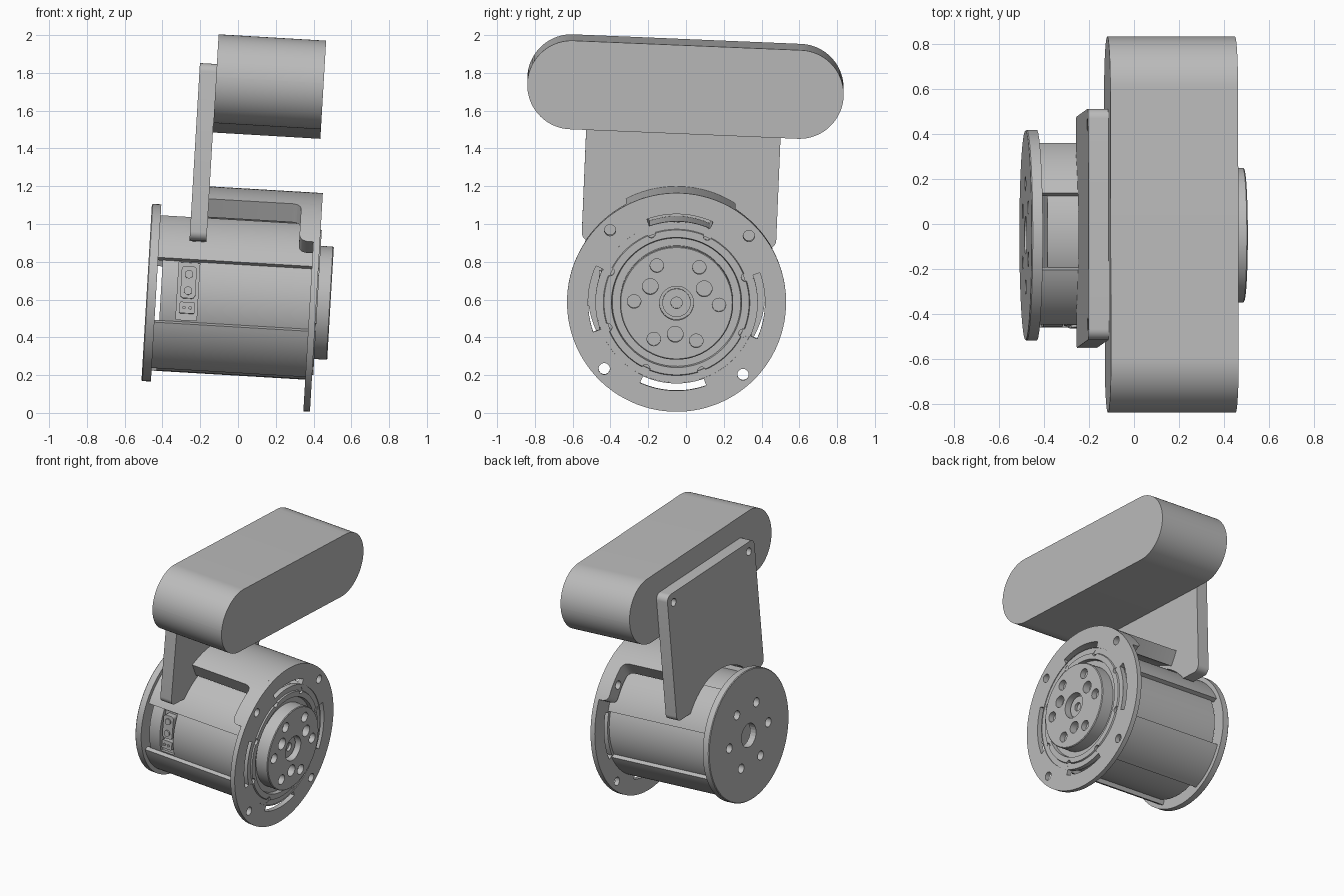
import bpy, bmesh
from math import sin, cos, radians, sqrt, pi
from mathutils import Matrix

if "Cube" in bpy.data.objects:
    bpy.data.objects.remove(bpy.data.objects["Cube"])

GREY = (0.5, 0.5, 0.5, 1)
grey = bpy.data.materials.new("plain grey")
grey.use_nodes = True
grey.diffuse_color = GREY
grey.node_tree.nodes["Principled BSDF"].inputs["Base Color"].default_value = GREY

# Parts are built around the motor axis (local x), then tilted into place
PLACE = (Matrix.Translation((0.415, -0.05, 0.585))
         @ Matrix.Rotation(radians(3.37), 4, 'Y') @ Matrix.Rotation(radians(-2.4), 4, 'X'))
parts = []


def finish(name, bm):
    bmesh.ops.remove_doubles(bm, verts=bm.verts, dist=1e-5)
    bmesh.ops.recalc_face_normals(bm, faces=bm.faces)
    mesh = bpy.data.meshes.new(name)
    bm.to_mesh(mesh)
    bm.free()
    mesh.materials.append(grey)
    ob = bpy.data.objects.new(name, mesh)
    bpy.context.collection.objects.link(ob)
    parts.append(ob)
    return ob


def polar(r, deg):
    return r * sin(radians(deg)), r * cos(radians(deg))


def add_prism(bm, pts, x0, x1):
    """Extrude a (y, z) outline from x0 to x1."""
    a = [bm.verts.new((x0, y, z)) for y, z in pts]
    b = [bm.verts.new((x1, y, z)) for y, z in pts]
    bm.faces.new(a)
    bm.faces.new(b[::-1])
    for i in range(len(a)):
        j = (i + 1) % len(a)
        bm.faces.new((a[i], b[i], b[j], a[j]))


def circle(r, cy=0, cz=0, n=24):
    return [(cy + r * sin(2 * pi * i / n), cz + r * cos(2 * pi * i / n)) for i in range(n)]


def sector(r0, r1, mid, half, n=16):
    angles = [mid - half + 2 * half * i / n for i in range(n + 1)]
    return [polar(r1, a) for a in angles] + [polar(r0, a) for a in reversed(angles)]


def rounded(y0, y1, z0, z1, r, n=8):
    """Rounded rectangle outline."""
    pts = []
    for cy, cz, start in ((y1 - r, z1 - r, 0), (y1 - r, z0 + r, 90),
                          (y0 + r, z0 + r, 180), (y0 + r, z1 - r, 270)):
        for i in range(n + 1):
            dy, dz = polar(r, start + 90 * i / n)
            pts.append((cy + dy, cz + dz))
    return pts


def prisms(name, items):
    bm = bmesh.new()
    for pts, x0, x1 in items:
        add_prism(bm, pts, x0, x1)
    return finish(name, bm)


def lathe(name, profile, steps=96):
    """Turn an (x, radius) profile around the motor axis."""
    bm = bmesh.new()
    vs = [bm.verts.new((x, 0, r)) for x, r in profile]
    es = [bm.edges.new(p) for p in zip(vs, vs[1:])]
    bmesh.ops.spin(bm, geom=vs + es, cent=(0, 0, 0), axis=(1, 0, 0),
                   angle=2 * pi, steps=steps)
    return finish(name, bm)


def cut(ob, items):
    """Subtract prisms from a part and discard the cutter."""
    tool = prisms("cutter", items)
    tool.hide_render = True
    mod = ob.modifiers.new("cut", 'BOOLEAN')
    mod.object, mod.operation, mod.solver = tool, 'DIFFERENCE', 'EXACT'
    bpy.context.view_layer.update()
    ev = ob.evaluated_get(bpy.context.evaluated_depsgraph_get())
    ob.data = bpy.data.meshes.new_from_object(ev)
    ob.modifiers.clear()
    parts.remove(tool)
    bpy.data.objects.remove(tool)


def holes(r, ring, angles, x0, x1):
    return [(circle(r, *polar(ring, a)), x0, x1) for a in angles]


quarters = [45, 135, 225, 315]
sixths = [30 + 60 * i for i in range(6)]

# Mounting flange with four slots and corner holes
flange = lathe("mounting_flange", [(-0.035, 0.38), (-0.035, 0.58), (0, 0.58), (0, 0.426),
                                   (-0.006, 0.426), (-0.006, 0.38), (-0.035, 0.38)])
cut(flange, [(sector(0.43, 0.468, 90 * i, 22), -0.1, 0.1) for i in range(4)]
    + holes(0.03, 0.52, quarters, -0.1, 0.1))

# Motor core with stepped front face and ring of bolt holes
core = lathe("motor_core", [(-0.825, 0), (-0.825, 0.41), (-0.035, 0.41), (-0.035, 0.425),
                            (-0.004, 0.425), (-0.004, 0.388), (0.006, 0.384), (0.006, 0.345),
                            (-0.02, 0.34), (-0.02, 0)])
cut(core, holes(0.022, 0.388, [22.5 + 45 * i for i in range(8)], -0.03, 0.1))

# Corner posts of the casing leave a window on each side
prisms("casing_posts", [(sector(0.405, 0.44, a, 22), -0.86, -0.03) for a in quarters])

# Rear end cap
cap = lathe("end_cap", [(-0.9, 0), (-0.9, 0.465), (-0.895, 0.47), (-0.85, 0.47), (-0.85, 0)])
cut(cap, holes(0.033, 0.23, sixths, -1, -0.8) + [(circle(0.085), -1, -0.8)])

# Output hub with bolt circle, inner pin holes and centre bore
hub = lathe("output_hub", [(-0.03, 0), (-0.03, 0.3), (0.07, 0.3), (0.075, 0.295),
                           (0.075, 0.0)])
cut(hub, holes(0.036, 0.225, sixths, 0.035, 0.1)
    + holes(0.042, 0.165, [60, 180, 300], 0.02, 0.1) + [(circle(0.09, n=40), 0.02, 0.1)])
boss = lathe("centre_boss", [(0.01, 0), (0.01, 0.075), (0.04, 0.075), (0.04, 0.03),
                             (0.02, 0.03), (0.02, 0)], 40)

# Connector recess in the front window, with power and signal sockets
cut(core, [([(-0.5, -0.15), (-0.36, -0.15), (-0.36, 0.155), (-0.5, 0.155)], -0.738, -0.628)])


def front_block(items, name):
    """Prisms whose outline lies in (x, z), running from y0 to y1."""
    ob = prisms(name, items)
    ob.data.transform(Matrix(((0, 1, 0, 0), (1, 0, 0, 0), (0, 0, 1, 0), (0, 0, 0, 1))))
    ob.data.flip_normals()
    return ob


front_block([(rounded(-0.722, -0.642, -0.035, 0.135, 0.02), -0.405, -0.34),
             (rounded(-0.722, -0.642, -0.115, -0.055, 0.006), -0.4, -0.34)], "connector_bodies")
front_block([(circle(0.022, -0.682, z), -0.415, -0.4) for z in (0.092, 0.005)]
            + [(circle(0.009, x, -0.085, 8), -0.41, -0.39) for x in (-0.698, -0.666)],
            "connector_pins")

# Upright plate, cut around the motor, with holes in its upper corners
plate = prisms("upright_plate", [(rounded(-0.515, 0.515, 0.27, 1.21, 0.045), -0.69, -0.6)])
cut(plate, [(circle(0.445, n=96), -0.8, -0.5),
            (circle(0.028, -0.445, 1.14), -0.8, -0.5), (circle(0.028, 0.445, 1.14), -0.8, -0.5)])

# Curved arm from the plate to the flange, widening into a foot
columns = []
for i in range(9):
    t = i / 8
    columns.append((30 + 5 * t, -0.11 - 0.045 * (1 - sqrt(1 - (1 - t) ** 2))))
for i in range(5):
    columns.append((40 + 3.6 * i, -0.11))
for i in range(1, 7):
    t = i / 6
    columns.append((54.4 + 4.6 * t, -0.11 + 0.04 * (1 - sqrt(1 - t * t))))
columns = ([(-a, x) for a, x in reversed(columns)]
           + [(-30 + 3 * i, -0.61) for i in range(21)] + columns)
bm = bmesh.new()
rows = []
for a, x in columns:
    (y0, z0), (y1, z1) = polar(0.47, a), polar(0.58, a)
    rows.append([bm.verts.new(c) for c in
                 ((x, y1, z1), (-0.03, y1, z1), (-0.03, y0, z0), (x, y0, z0))])
for p, q in zip(rows, rows[1:]):
    for i in range(4):
        j = (i + 1) % 4
        bm.faces.new((p[i], p[j], q[j], q[i]))
bm.faces.new(rows[0])
bm.faces.new(rows[-1][::-1])
arm = finish("curved_arm", bm)
cut(arm, holes(0.03, 0.52, [-45, 45], -0.2, 0.1))

# Long rounded head block on top
prisms("head_block", [(rounded(-0.838, 0.838, 0.892, 1.362, 0.2349, 24), -0.6, -0.03)])

# Tilt everything and smooth the curved surfaces
bpy.ops.object.select_all(action='DESELECT')
for ob in parts:
    ob.matrix_world = PLACE
    ob.select_set(True)
bpy.context.view_layer.objects.active = parts[0]
bpy.ops.object.shade_smooth_by_angle(angle=radians(30))
